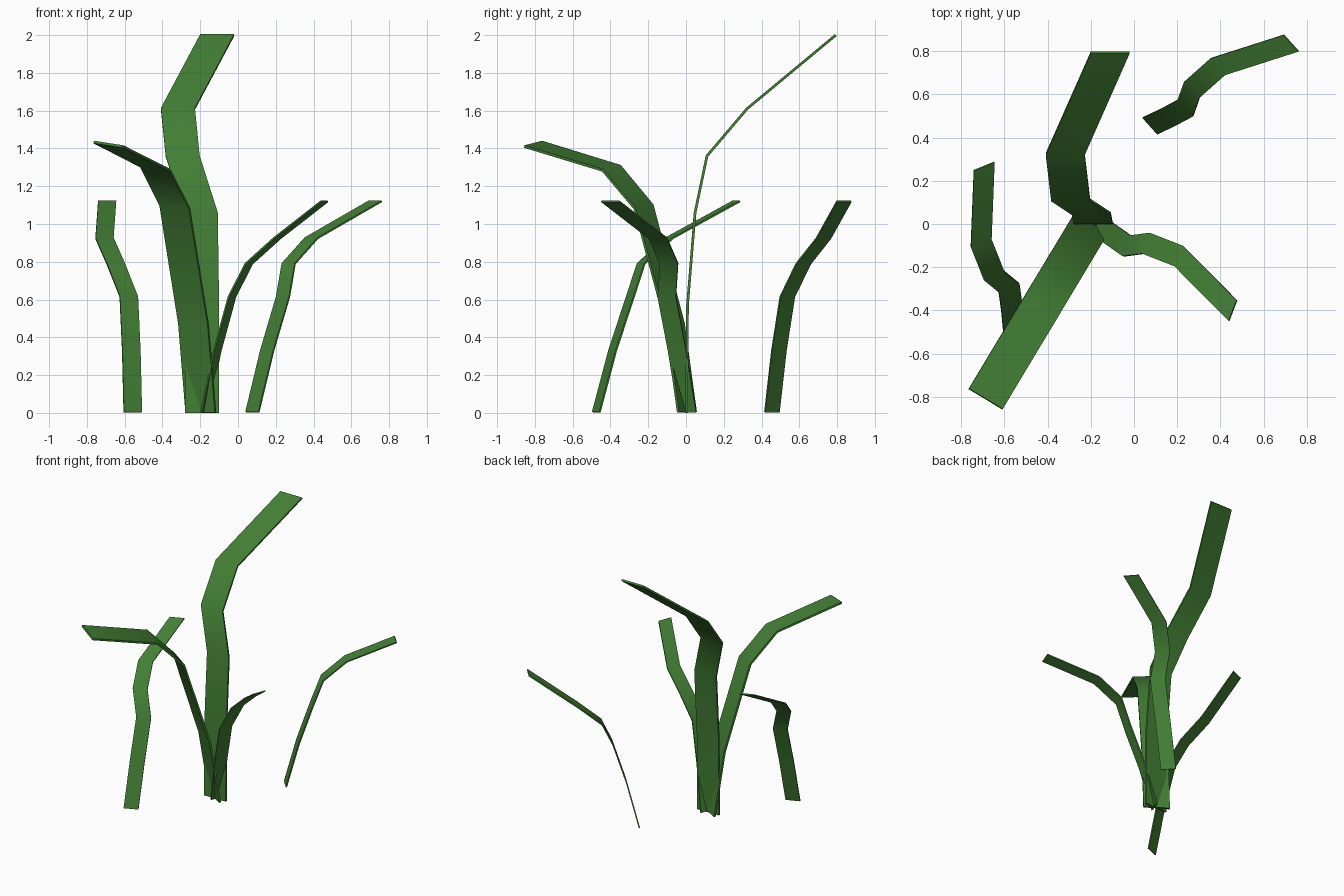
import bpy, math
from mathutils import Matrix, Vector

if "Cube" in bpy.data.objects:
    bpy.data.objects.remove(bpy.data.objects["Cube"])

green = bpy.data.materials.new("leaf_green")
green.diffuse_color = (0.055, 0.21, 0.035, 1)
green.use_nodes = True
green.node_tree.nodes["Principled BSDF"].inputs["Base Color"].default_value = green.diffuse_color


def blade(name, path, width, thick, base, angle, roll=0.0):
    """Strip along a (sideways, forward, up) path, turned about z, then thickened."""
    turn = Matrix.Translation((base[0], base[1], 0)) @ Matrix.Rotation(math.radians(angle), 4, 'Z')
    verts = []
    for x, y, z in path:
        for s in (-0.5, 0.5):
            verts.append(turn @ Vector((x + s * width, y, z - s * roll * z)))
    faces = [(2 * i, 2 * i + 1, 2 * i + 3, 2 * i + 2) for i in range(len(path) - 1)]
    mesh = bpy.data.meshes.new(name)
    mesh.from_pydata(verts, [], faces)
    ob = bpy.data.objects.new(name, mesh)
    bpy.context.collection.objects.link(ob)
    mesh.materials.append(green)
    bpy.ops.object.select_all(action='DESELECT')
    ob.select_set(True)
    bpy.context.view_layer.objects.active = ob
    # thickness, smooth bends and crisp side edges
    mod = ob.modifiers.new("thickness", 'SOLIDIFY')
    mod.thickness = thick
    mod.offset = 0
    mod.use_even_offset = True
    bpy.ops.object.modifier_apply(modifier=mod.name)
    bpy.ops.object.shade_smooth_by_angle(angle=math.radians(65))


# tall blade bending backwards
tall = [(0, 0, 0), (0, 0.005, 0.57), (-0.007, 0.045, 1.06),
        (-0.103, 0.108, 1.36), (-0.128, 0.32, 1.61), (0.08, 0.79, 2.0)]
blade("tall_blade", tall, 0.18, 0.014, (-0.19, 0.003), 0)

# broad blade arching forwards to the left
broad = [(0, 0, 0.003), (0, 0.075, 0.47), (0, 0.267, 1.09), (0, 0.466, 1.295), (0, 0.95, 1.422)]
blade("broad_blade", broad, 0.182, 0.014, (-0.197, 0.005), 149, -0.017)

# three small blades sharing one shape
small = [(0, 0, 0.004), (0.025, 0.083, 0.33), (0.048, 0.175, 0.615),
         (0.005, 0.254, 0.79), (0.006, 0.415, 0.925), (0.152, 0.739, 1.12)]
for name, base, angle in (("small_blade_right", (0.076, 0.455), -48),
                          ("small_blade_left", (-0.557, -0.475), 22),
                          ("small_blade_centre", (-0.178, 0.006), -111)):
    blade(name, small, 0.103, 0.009, base, angle)
